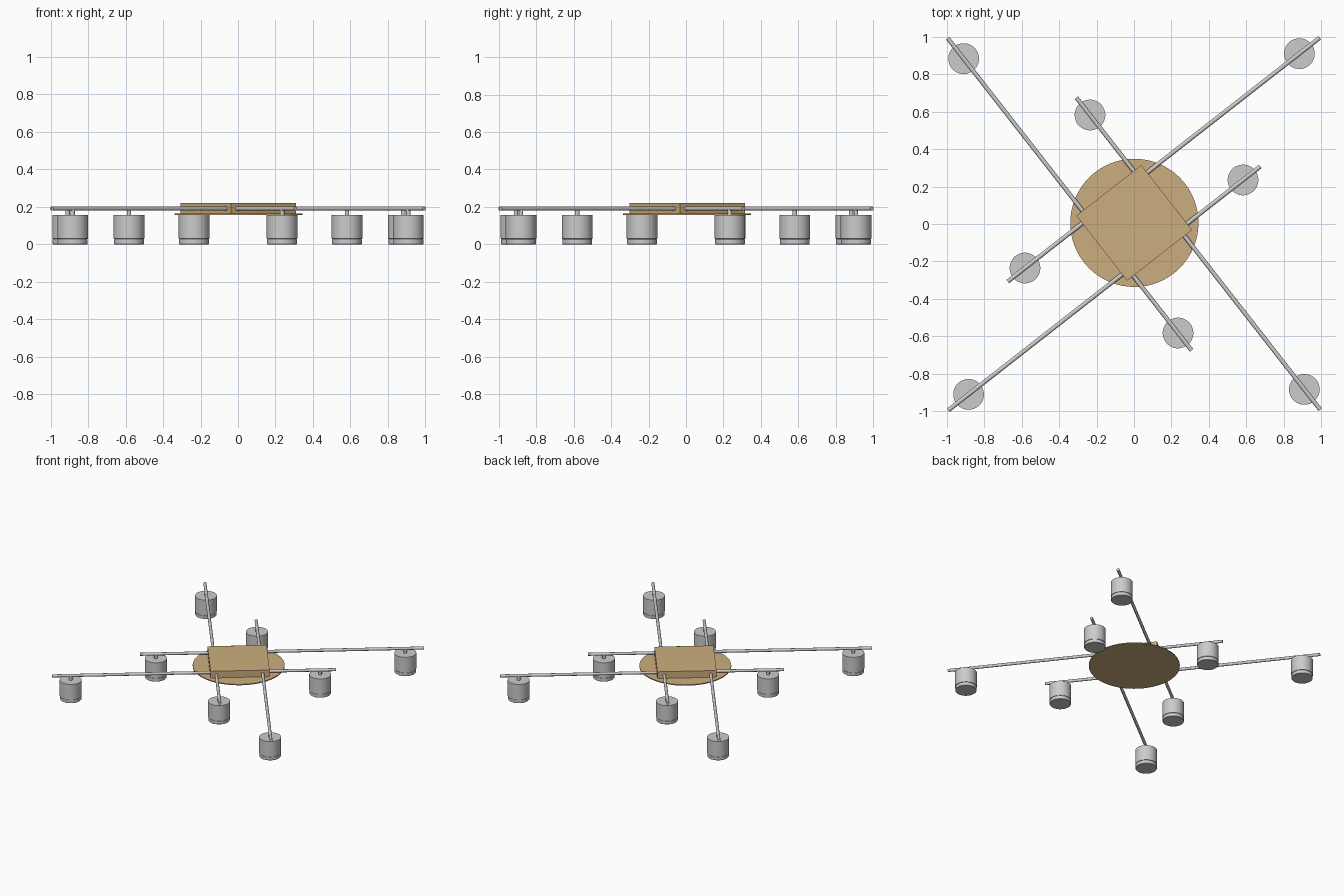
import bpy, bmesh, math
from mathutils import Matrix, Vector

cube = bpy.data.objects.get("Cube")
if cube:
    bpy.data.objects.remove(cube, do_unlink=True)

TURN = math.radians(38)      # whole fixture is turned about z
OFFSET = 0.173               # sideways distance of each rod from the centre
ROD_Z, ROD_R = 0.191, 0.0115
LAMP_R, LAMP_TOP = 0.082, 0.156


def material(name, rgb):
    mat = bpy.data.materials.new(name)
    mat.use_nodes = True
    colour = (*rgb, 1)
    mat.diffuse_color = colour
    mat.node_tree.nodes["Principled BSDF"].inputs["Base Color"].default_value = colour
    return mat


brass = material("warm_brass", (0.6, 0.43, 0.21))
steel = material("brushed_steel", (0.6, 0.6, 0.6))


def finish(bm, name, mat, smooth=False):
    bmesh.ops.recalc_face_normals(bm, faces=bm.faces)
    mesh = bpy.data.meshes.new(name)
    bm.to_mesh(mesh)
    bm.free()
    obj = bpy.data.objects.new(name, mesh)
    bpy.context.collection.objects.link(obj)
    mesh.materials.append(mat)
    if smooth:
        bpy.ops.object.select_all(action='DESELECT')
        obj.select_set(True)
        bpy.context.view_layer.objects.active = obj
        bpy.ops.object.shade_smooth_by_angle(angle=math.radians(35))
    return obj


def lathe(name, profile, mat, place, sides=40):
    """Stack rings of (radius, z) and cap both ends."""
    bm = bmesh.new()
    rings = []
    for r, z in profile:
        ring = []
        for i in range(sides):
            a = math.tau * i / sides
            ring.append(bm.verts.new((r * math.cos(a), r * math.sin(a), z)))
        rings.append(ring)
    for low, high in zip(rings, rings[1:]):
        for i in range(sides):
            j = (i + 1) % sides
            bm.faces.new((low[i], low[j], high[j], high[i]))
    bm.faces.new(rings[0][::-1])
    bm.faces.new(rings[-1])
    bm.transform(place)
    return finish(bm, name, mat, smooth=True)


# Round ceiling plate
lathe("ceiling_plate", [(0.342, 0.157), (0.342, 0.165)], brass,
      Matrix.Translation((0.002, 0.006, 0)), sides=64)

# Square hub box that the rods pass through
bm = bmesh.new()
bmesh.ops.create_cube(bm, size=1)
bm.transform(Matrix.Translation((0.001, 0.006, 0.1925)) @ Matrix.Rotation(TURN, 4, 'Z')
             @ Matrix.Diagonal((0.44, 0.44, 0.055, 1)))
finish(bm, "hub_box", brass)

# Lamp shade with a slightly recessed lower band
shade = [(0.078, 0), (0.08, 0.002), (0.08, 0.026), (0.078, 0.027),
         (0.078, 0.029), (LAMP_R, 0.03), (LAMP_R, LAMP_TOP)]

# Four rods in a pinwheel, each with an outer and an inner lamp
for n in range(4):
    spin = Matrix.Rotation(TURN + n * math.pi / 2, 4, 'Z')
    along = Matrix.Translation((0, OFFSET, ROD_Z)) @ Matrix.Rotation(math.pi / 2, 4, 'Y')
    lathe(f"rod_{n + 1}", [(ROD_R, -0.72), (ROD_R, 1.393)], steel, spin @ along, sides=12)
    for label, reach in (("outer", 1.255), ("inner", -0.603)):
        place = spin @ Matrix.Translation((reach, OFFSET, 0))
        lathe(f"{label}_lamp_{n + 1}", shade, steel, place)
        lathe(f"{label}_stem_{n + 1}", [(0.012, LAMP_TOP - 0.002), (0.012, ROD_Z)],
              steel, place, sides=16)
